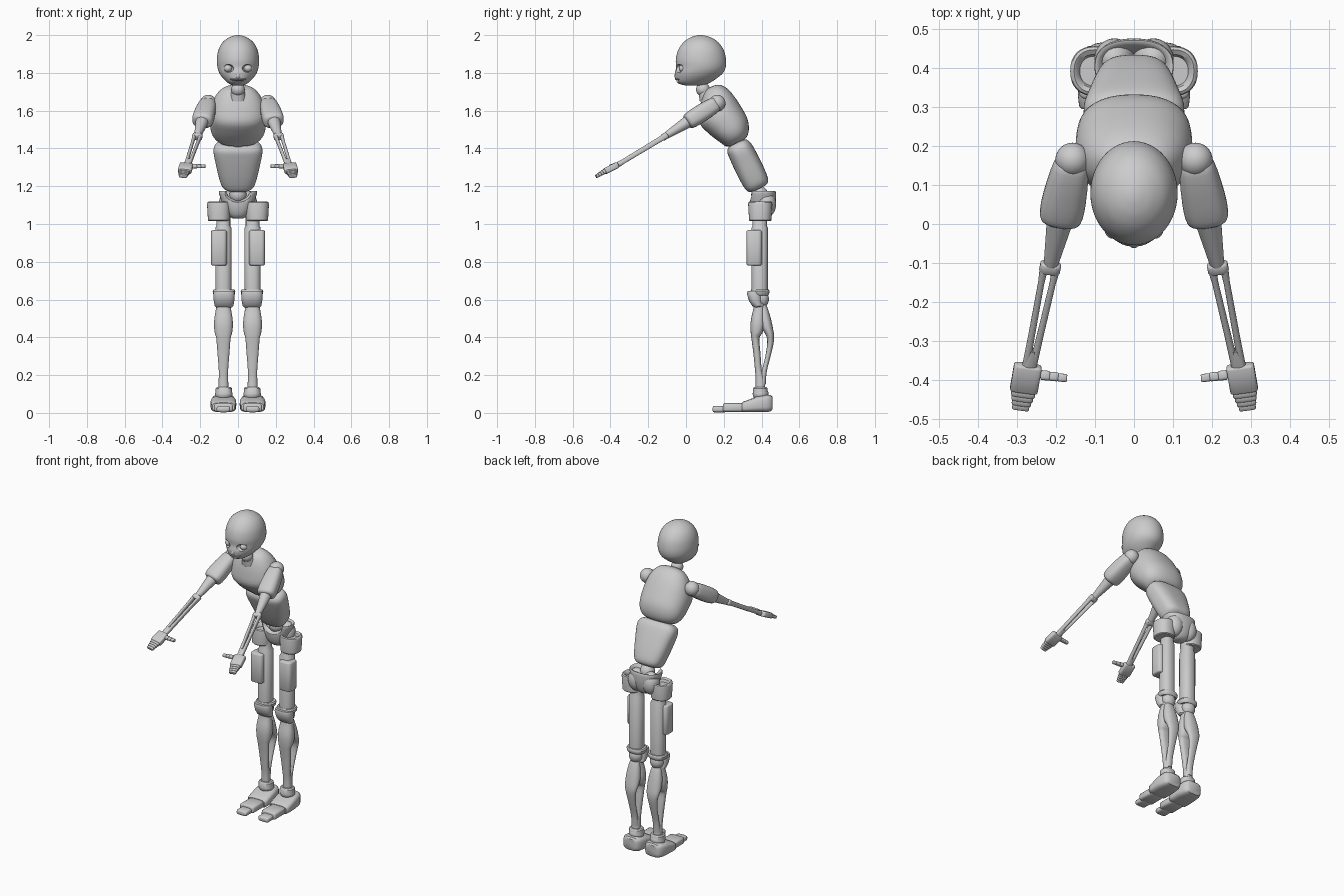
import bpy, bmesh, math
from mathutils import Vector, Matrix


def finish(name, bm, mirror=False):
    bmesh.ops.recalc_face_normals(bm, faces=bm.faces)
    me = bpy.data.meshes.new(name)
    bm.to_mesh(me)
    bm.free()
    ob = bpy.data.objects.new(name, me)
    bpy.context.collection.objects.link(ob)
    bpy.ops.object.select_all(action='DESELECT')
    ob.select_set(True)
    bpy.context.view_layer.objects.active = ob
    bpy.ops.object.shade_smooth_by_angle(angle=math.radians(38))
    if mirror:
        ob.modifiers.new("mirror", 'MIRROR')
    return ob


def refine(rings, k):
    # Catmull-Rom interpolation between the given rings
    out = []
    for i in range(len(rings) - 1):
        a, b, c, d = (rings[min(max(j, 0), len(rings) - 1)] for j in (i - 1, i, i + 1, i + 2))
        for s in range(k):
            t = s / k
            out.append([0.5 * (2 * q + (r - p) * t + (2 * p - 5 * q + 4 * r - w) * t * t
                        + (3 * q - p - 3 * r + w) * t ** 3) for p, q, r, w in zip(a, b, c, d)])
    return out + [rings[-1]]


def loft(name, at, axis, rings, e=2.0, smooth=1, mirror=False, n=32):
    """rings: (distance along axis, depth offset, half width, half depth)"""
    z = Vector(axis).normalized()
    x = Vector((1, 0, 0)) if abs(z.x) < 0.9 else Vector((0, 1, 0))
    x = (x - z * x.dot(z)).normalized()
    y = z.cross(x)
    at = Vector(at)
    bm = bmesh.new()
    prev = None
    loops = []
    for t, c, rx, ry in refine(rings, smooth):
        loop = []
        for i in range(n):
            a = 2 * math.pi * i / n
            ca, sa = math.cos(a), math.sin(a)
            u = math.copysign(abs(ca) ** (2 / e), ca) * rx
            v = math.copysign(abs(sa) ** (2 / e), sa) * ry + c
            loop.append(bm.verts.new(at + z * t + x * u + y * v))
        if prev:
            for i in range(n):
                bm.faces.new((prev[i], prev[(i + 1) % n], loop[(i + 1) % n], loop[i]))
        prev = loop
        loops.append(loop)
    bm.faces.new(loops[0])
    bm.faces.new(loops[-1])
    return finish(name, bm, mirror)


def ball(name, at, size, mirror=False):
    bm = bmesh.new()
    m = Matrix.Translation(at) @ Matrix.Diagonal((*size, 1))
    bmesh.ops.create_uvsphere(bm, u_segments=32, v_segments=18, radius=1, matrix=m)
    return finish(name, bm, mirror)


def block(name, at, axis, length, rx, ry, e=5, r=0.006, c=0.0, mirror=True):
    # rounded slab with chamfered ends
    return loft(name, at, axis, [(0, c, rx - r, ry - r), (r * .4, c, rx - r * .3, ry - r * .3),
                (r, c, rx, ry), (length - r, c, rx, ry), (length - r * .4, c, rx - r * .3, ry - r * .3),
                (length, c, rx - r, ry - r)], e, 1, mirror)


def cut(ob, cutter):
    cutter.hide_render = True
    cutter.hide_viewport = True
    cutter.display_type = 'WIRE'
    m = ob.modifiers.new("cut", 'BOOLEAN')
    m.object = cutter
    m.solver = 'EXACT'


UP = (0, 0, 1)

# Head with eye sockets, mouth and nose
head = loft("head", (0, 0, 0), UP, [
    (1.732, .040, .022, .030), (1.738, .040, .040, .065), (1.752, .042, .060, .092),
    (1.775, .056, .083, .112), (1.80, .069, .099, .127), (1.83, .079, .109, .131),
    (1.87, .079, .112, .133), (1.92, .079, .104, .121), (1.96, .079, .083, .094),
    (1.985, .078, .052, .060), (1.997, .077, .022, .026), (2.0, .077, .004, .004)], 2.0, 4, n=48)
cut(head, ball("socket_cutter", (.056, -.045, 1.824), (.033, .035, .022), True))
cut(head, ball("mouth_cutter", (0, -.056, 1.757), (.05, .022, .004)))
ball("eyeball", (.053, -.016, 1.824), (.022, .022, .02), True)
ball("nose", (0, -.049, 1.785), (.014, .013, .017))
ball("upper_lip", (0, -.036, 1.767), (.045, .022, .007))

# Neck
ball("neck_ball", (0, .09, 1.712), (.036, .037, .036))
loft("neck_base", (0, .115, 1.665), (0, -.39, .92), [(0, 0, .045, .045), (.04, 0, .035, .035)])

# Leaning torso
loft("chest", (0, .256, 1.44), (0, -.121, .285), [
    (-.016, .004, .06, .035), (-.008, .006, .095, .06), (.012, .01, .122, .076),
    (.045, .008, .14, .094), (.09, 0, .148, .11), (.155, -.015, .15, .118),
    (.215, -.008, .137, .1), (.265, 0, .112, .076), (.297, .003, .08, .05),
    (.309, .004, .045, .028), (.312, .004, .01, .008)], 2.3, 3, n=48)
loft("spine_joint", (0, .285, 1.37), (0, -.42, .9), [
    (-.02, 0, .05, .045), (.035, 0, .05, .045), (.045, 0, .042, .038), (.09, 0, .042, .038)])
loft("abdomen", (0, .378, 1.196), (0, -.111, .227), [
    (-.012, .003, .05, .035), (-.004, .003, .072, .055), (.02, .004, .09, .067),
    (.08, .004, .106, .072), (.15, .004, .12, .072), (.2, .004, .129, .07),
    (.232, .003, .126, .066), (.252, .003, .108, .054), (.258, .003, .08, .04)], 2.8, 3, n=48)

# Pelvis bowl and waist ball
pelvis = loft("pelvis", (0, 0, 0), UP, [
    (1.028, .405, .025, .025), (1.04, .405, .045, .045), (1.07, .405, .066, .061),
    (1.11, .405, .083, .07), (1.15, .405, .097, .072), (1.17, .405, .102, .07),
    (1.173, .405, .096, .063), (1.155, .403, .08, .05), (1.11, .40, .05, .034)], 2.4, 2)
cut(pelvis, ball("pelvis_front_cutter", (0, .325, 1.165), (.075, .06, .05)))
ball("waist_ball", (0, .39, 1.155), (.045, .045, .045))
ball("seat_pad", (.05, .425, 1.105), (.052, .052, .07), True)

# Legs: vertical stack of parts
LEG = (.077, 0, 0)
loft("hip_ring", (.101, .393, 0), UP, [
    (1.015, 0, .053, .054), (1.02, 0, .058, .059), (1.105, 0, .063, .064), (1.115, 0, .06, .062),
    (1.12, 0, .053, .055), (1.112, 0, .043, .043), (1.095, 0, .038, .038)], 2.3, 1, True)
loft("thigh", LEG, UP, [
    (.64, .39, .043, .043), (.98, .39, .043, .043), (.99, .39, .036, .038), (1.06, .39, .036, .038)],
    2.3, 1, True)
block("thigh_shell", (.101, .361, .78), UP, .187, .042, .041, 4, .008)
loft("knee_band", (.074, 0, 0), UP, [
    (.622, .392, .05, .042), (.63, .392, .057, .048), (.645, .392, .06, .05), (.654, .392, .055, .046)],
    2.4, 1, True)
loft("kneecap", (.074, 0, 0), UP, [
    (.558, .382, .04, .02), (.565, .38, .049, .028), (.59, .369, .054, .034),
    (.63, .362, .057, .04), (.644, .364, .054, .038)], 2.6, 1, True)
ball("knee_joint", (.075, .402, .602), (.042, .037, .045), True)
loft("shin", (.077, 0, 0), UP, [
    (.10, .395, .027, .027), (.18, .392, .025, .023), (.23, .383, .025, .018),
    (.32, .375, .032, .019), (.395, .367, .038, .021), (.42, .373, .045, .03),
    (.46, .379, .05, .038), (.50, .381, .048, .036), (.55, .386, .04, .03), (.6, .39, .036, .028)],
    2.4, 3, True)
loft("calf", (.077, 0, 0), UP, [
    (.15, .402, .022, .02), (.22, .414, .021, .014), (.3, .434, .024, .014),
    (.37, .447, .032, .017), (.41, .445, .041, .021), (.45, .43, .046, .03),
    (.5, .419, .043, .03), (.55, .41, .034, .024), (.58, .405, .025, .016)], 2.2, 3, True)
ball("ankle_ball", (.075, .395, .1), (.046, .042, .037), True)
loft("ankle_collar", (.075, .393, .1), UP, [(0, 0, .045, .04), (.03, 0, .043, .038),
     (.037, 0, .036, .032)], 2.4, 1, True)

# Feet: heel, middle and toe
loft("heel", (.077, .458, 0), (0, -1, 0), [
    (0, .052, .04, .032), (.008, .051, .052, .042), (.03, .05, .063, .046), (.08, .046, .068, .042),
    (.13, .036, .067, .032), (.155, .032, .064, .028), (.162, .031, .058, .023)], 3.6, 1, True)
block("foot_middle", (.077, .31, .028), (0, -1, 0), .115, .05, .024, 4, .008)
block("toe", (.077, .215, .02), (0, -1, 0), .075, .036, .017, 3.5, .01)

# Arms: shoulder to elbow
SH, EL, WR = Vector((.158, .165, 1.64)), Vector((.215, -.11, 1.465)), Vector((.268, -.362, 1.313))
arm, fore = EL - SH, WR - EL
ball("shoulder_ball", SH, (.044, .044, .044), True)
loft("shoulder_shell", SH, arm, [
    (.0, 0, .03, .03), (.01, 0, .042, .039), (.05, 0, .05, .045), (.12, 0, .056, .047),
    (.165, 0, .056, .045), (.185, 0, .05, .04), (.192, 0, .036, .03)], 2.7, 2, True)
loft("upper_arm", SH, arm, [(.17, 0, .036, .034), (.31, 0, .02, .02), (.325, 0, .018, .018)], 2, 1, True)
block("elbow", EL - fore.normalized() * .012, fore, .03, .027, .018, 3, .006)

# Forearm fork made of two tapered rods
for name, s in (("inner_forearm_rod", -1), ("outer_forearm_rod", 1)):
    a, b = EL + Vector((s * .016, 0, 0)), WR + Vector((s * .009, 0, 0))
    loft(name, a, b - a, [(0, 0, .011, .016), (.05, 0, .008, .014), (.2, 0, .0085, .013),
         ((b - a).length + .01, 0, .01, .012)], 2.4, 1, True)
loft("wrist", WR - fore.normalized() * .045, fore, [(0, 0, .012, .012), (.03, 0, .018, .014),
     (.06, 0, .02, .014)], 2.4, 1, True)

# Hand: palm, stepped fingers and thumb
hand = Vector((.02, -.115, -.058)).normalized()
block("palm", WR + Vector((.004, 0, 0)), hand, .078, .036, .017, 5, .006)
for i in range(4):
    block("finger_row", WR + Vector((.004, 0, 0)) + hand * (.075 + .0135 * i), hand, .016,
          .031 - .003 * i, .013 - .001 * i, 4, .003, -.001 * i)
for i in range(3):
    block("thumb", (.24 - .022 * i, -.388 - .003 * i, 1.306), (-1, -.1, 0), .024,
          .0125 - .001 * i, .0115 - .001 * i, 3, .003)
